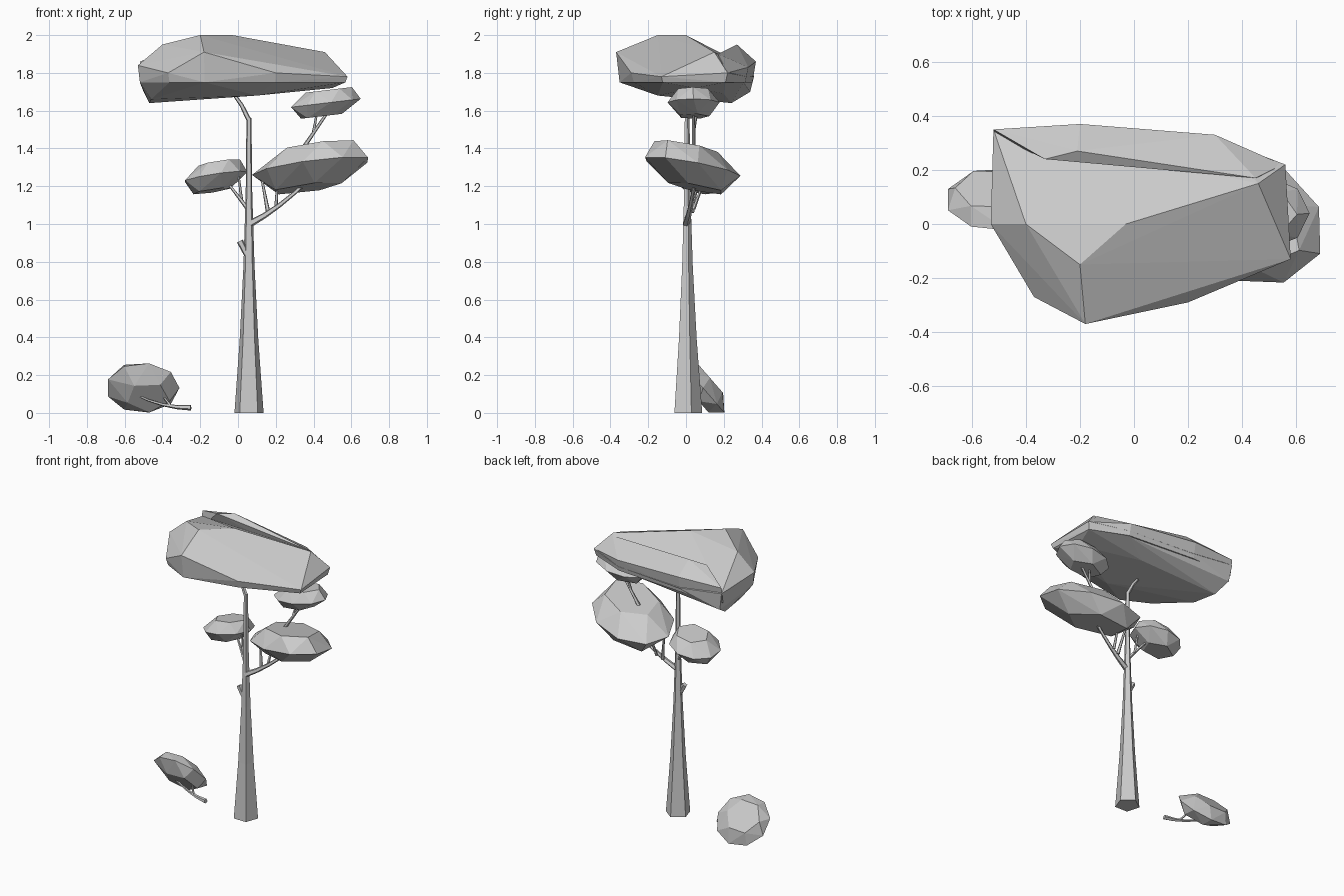
import bpy
import bmesh
import math
from mathutils import Matrix, Vector

default_cube = bpy.data.objects.get("Cube")
if default_cube:
    bpy.data.objects.remove(default_cube, do_unlink=True)

shade = (0.6, 0.6, 0.6, 1)
grey = bpy.data.materials.new("plain grey")
grey.use_nodes = True
grey.diffuse_color = shade
grey.node_tree.nodes["Principled BSDF"].inputs["Base Color"].default_value = shade


def finish(name, bm):
    bmesh.ops.recalc_face_normals(bm, faces=bm.faces[:])
    mesh = bpy.data.meshes.new(name)
    bm.to_mesh(mesh)
    bm.free()
    mesh.materials.append(grey)
    part = bpy.data.objects.new(name, mesh)
    bpy.context.collection.objects.link(part)


def faceted_hull(name, points):
    """Flat-faced mass wrapped around its corner points."""
    bm = bmesh.new()
    for point in points:
        bm.verts.new(point)
    hull = bmesh.ops.convex_hull(bm, input=bm.verts[:])
    inside = hull["geom_interior"] + hull["geom_unused"]
    loose = {item for item in inside if isinstance(item, bmesh.types.BMVert)}
    bmesh.ops.delete(bm, geom=list(loose), context='VERTS')
    finish(name, bm)


def polygon(sides, turn):
    """Directions of the corners of a regular polygon."""
    angles = [turn + math.tau * k / sides for k in range(sides)]
    return [Vector((math.cos(a), math.sin(a), 0)) for a in angles]


def foliage(name, centre, width, depth, height, lean, shift, spin=0):
    """Leaning pad: a wide rim between a smaller top and a smaller base."""
    points = []
    heading = Matrix.Rotation(math.radians(spin), 3, 'Z')
    for sides, scale, level in ((9, 1, 0), (6, 0.65, 1), (5, 0.6, -1)):
        for corner in polygon(sides, level):
            spot = heading @ Vector((corner.x * width, corner.y * depth, 0)) * scale
            spot.z = Vector(lean).dot(spot.xy) + level * height
            points.append(Vector(centre) + spot + level * Vector((*shift, 0)))
    faceted_hull(name, points)


def limb(name, start, end, thick, thin, bend=0, steps=4):
    """Five-sided tube that tapers quickly at first and bows up or down."""
    start, end = Vector(start), Vector(end)
    bm = bmesh.new()
    rings = []
    for step in range(steps + 1):
        t = step / steps
        middle = start.lerp(end, t)
        middle.z += bend * 4 * t * (1 - t)
        along = end - start
        along.z += bend * 4 * (1 - 2 * t)
        tilt = Vector((0, 0, 1)).rotation_difference(along)
        radius = thin + (thick - thin) * (1 - t) ** 2
        corners = polygon(5, math.radians(-55))
        rings.append([bm.verts.new(middle + tilt @ c * radius) for c in corners])
    for low, high in zip(rings, rings[1:]):
        for k in range(len(low)):
            bm.faces.new((low[k - 1], low[k], high[k], high[k - 1]))
    bm.faces.new(rings[0])
    bm.faces.new(rings[-1])
    finish(name, bm)


# Trunk, bending into the crown
limb("trunk", start=(.058, .005, 0), end=(.058, .005, 1.56), thick=.081, thin=.014)
limb("trunk_tip", start=(.058, .005, 1.55), end=(-.1, .03, 1.72), thick=.014, thin=.008, bend=.05)
limb("broken_stub", start=(.06, 0, .81), end=(.01, 0, .91), thick=.013, thin=.018)

# Branches and twigs
limb("right_branch", start=(.06, 0, 1), end=(.38, .05, 1.24), thick=.02, thin=.01, bend=-.02)
limb("right_twig_inner", start=(.16, .03, 1.06), end=(.12, .07, 1.27), thick=.013, thin=.007)
limb("right_twig_outer", start=(.2, .04, 1.08), end=(.21, .1, 1.24), thick=.01, thin=.007)
limb("left_branch", start=(.06, 0, 1.07), end=(-.08, .08, 1.25), thick=.013, thin=.007)
limb("left_twig", start=(.02, .03, 1.12), end=(0, .04, 1.28), thick=.009, thin=.006)
limb("upper_branch", start=(.33, .04, 1.38), end=(.5, .04, 1.63), thick=.013, thin=.008)
limb("upper_twig", start=(.4, .04, 1.49), end=(.42, .06, 1.6), thick=.009, thin=.006)

# Crown: outline corners, a level lower edge beneath them, peaks and floor
crown_edge = [
    (-.52, .35, 1.82), (-.2, .36, 1.78), (.3, .32, 1.78), (.56, .22, 1.8), (.58, -.13, 1.78),
    (.2, -.29, 1.8), (-.18, -.37, 1.91), (-.37, -.27, 1.8), (-.53, 0, 1.84)]
lower_edge = [(x * .98, y * .95, 1.75) for x, y, z in crown_edge]
crown_peaks = [(-.2, -.15, 2), (-.03, 0, 2), (.46, .15, 1.91), (-.4, 0, 1.95)]
crown_floor = [(-.47, .24, 1.64), (-.46, .05, 1.66), (-.5, .34, 1.7),
               (.1, -.15, 1.68), (.5, .05, 1.72), (.1, .2, 1.69)]
faceted_hull("crown", crown_edge + lower_edge + crown_peaks + crown_floor)

# Slab along the back of the crown
slab_edge = [(-.52, .35, 1.86), (-.2, .37, 1.86), (.3, .33, 1.83), (.55, .22, 1.8)]
slab_underside = [(x, y * .95, 1.75) for x, y, z in slab_edge]
slab_ridge = [(-.33, .24, 1.93), (-.21, .27, 1.95), (.45, .17, 1.9)]
faceted_hull("crown_slab", slab_edge + slab_underside + slab_ridge)

# Smaller foliage pads
foliage("right_foliage", centre=(.39, .03, 1.3), width=.33, depth=.24, height=.11,
        lean=(.1, -.15), shift=(.03, -.03), spin=-25)
foliage("left_foliage", centre=(-.12, .07, 1.25), width=.17, depth=.16, height=.075,
        lean=(.15, -.1), shift=(.02, 0))
foliage("upper_foliage", centre=(.46, .04, 1.64), width=.19, depth=.14, height=.07,
        lean=(.12, 0), shift=(.02, 0))

# Fallen bough lying on the ground
foliage("fallen_foliage", centre=(-.505, .09, .132), width=.195, depth=.115, height=.05,
        lean=(0, -1.15), shift=(-.03, .04))
limb("fallen_stem", start=(-.25, 0, .028), end=(-.55, .06, .1), thick=.016, thin=.006, bend=-.02)
limb("fallen_twig", start=(-.36, .02, .04), end=(-.42, .09, .12), thick=.008, thin=.005)
